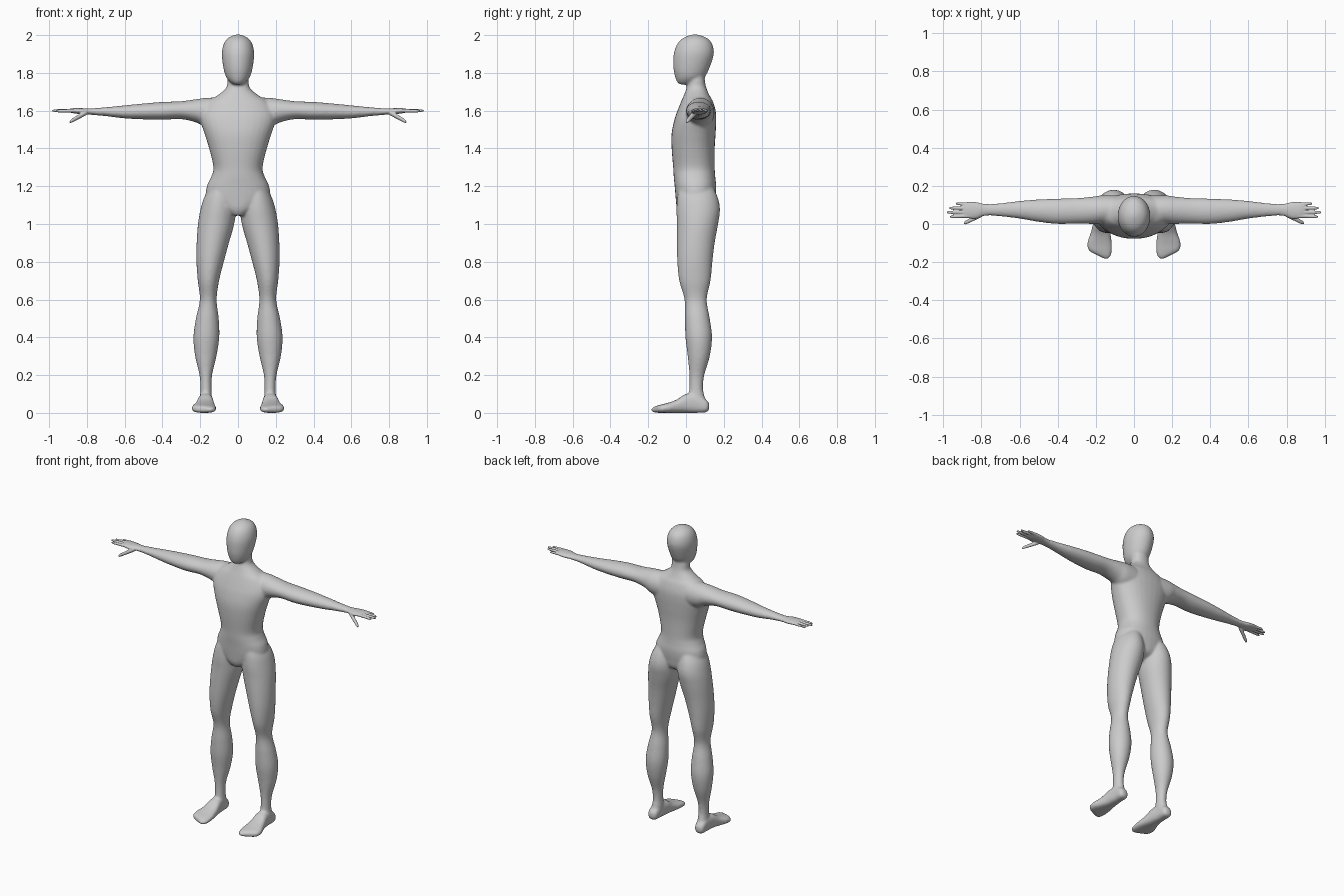
import bpy, bmesh, math

skin = bpy.data.materials.new("light_grey")
skin.diffuse_color = (0.6, 0.6, 0.6, 1)


def catmull(p0, p1, p2, p3, t):
    return [0.5 * (2 * b + (c - a) * t + (2 * a - 5 * b + 4 * c - d) * t * t
                   + (3 * b - a - 3 * c + d) * t ** 3)
            for a, b, c, d in zip(p0, p1, p2, p3)]


def loft(bm, rows, axis, sides=(1, -1), power=2.0, segs=32, steps=5):
    """Closed tube through rows (position, a0, a1, b0, b1) along an axis."""
    fine = []
    for i in range(len(rows) - 1):
        four = [rows[min(max(k, 0), len(rows) - 1)] for k in range(i - 1, i + 3)]
        fine += [catmull(*four, s / steps) for s in range(steps)]
    fine.append(rows[-1])
    for side in sides:
        rings = []
        for t, a0, a1, b0, b1 in fine:
            ring = []
            for k in range(segs):
                c, s = math.cos(math.tau * k / segs), math.sin(math.tau * k / segs)
                a = (a0 + a1) / 2 + (a1 - a0) / 2 * math.copysign(abs(c) ** (2 / power), c)
                b = (b0 + b1) / 2 + (b1 - b0) / 2 * math.copysign(abs(s) ** (2 / power), s)
                x, y, z = {"x": (t, a, b), "y": (a, t, b), "z": (a, b, t)}[axis]
                ring.append(bm.verts.new((x * side, y, z)))
            rings.append(ring)
        faces = [bm.faces.new(rings[0]), bm.faces.new(rings[-1])]
        for r, q in zip(rings, rings[1:]):
            for k in range(segs):
                n = (k + 1) % segs
                faces.append(bm.faces.new((r[k], r[n], q[n], q[k])))
        bmesh.ops.recalc_face_normals(bm, faces=faces)


def finish(bm, name, voxel, smooth):
    """Fuse the overlapping tubes into one smooth skin."""
    mesh = bpy.data.meshes.new(name)
    bm.to_mesh(mesh)
    bm.free()
    ob = bpy.data.objects.new(name, mesh)
    bpy.context.collection.objects.link(ob)
    mesh.materials.append(skin)
    mod = ob.modifiers.new("fuse", "REMESH")
    mod.mode = "VOXEL"
    mod.voxel_size = voxel
    mod.use_smooth_shade = True
    mod = ob.modifiers.new("soften", "SMOOTH")
    mod.factor = 0.5
    mod.iterations = smooth


def symmetric(rows):
    return [(z, -w, w, y0, y1) for z, w, y0, y1 in rows]


body = bmesh.new()
# head
loft(body, symmetric([
    (1.738, .018, -.03, .02), (1.75, .04, -.046, .06), (1.78, .064, -.058, .1),
    (1.83, .078, -.067, .126), (1.9, .086, -.065, .147), (1.95, .077, -.048, .14),
    (1.98, .058, -.022, .118), (1.996, .032, .01, .085), (2.003, .01, .035, .06)]),
    "z", (1,))
# torso and neck
loft(body, symmetric([
    (1.045, .035, -.03, .08), (1.08, .1, -.048, .14), (1.14, .165, -.055, .155),
    (1.2, .165, -.06, .16), (1.25, .142, -.065, .155), (1.3, .13, -.068, .152),
    (1.4, .153, -.076, .152), (1.48, .178, -.076, .157), (1.55, .2, -.062, .16),
    (1.6, .195, -.045, .157), (1.65, .16, -.025, .142), (1.68, .11, -.012, .125),
    (1.72, .063, .003, .108), (1.76, .056, .012, .1), (1.82, .05, .02, .095)]),
    "z", (1,), power=2.2)
# legs
loft(body, [
    (1.22, .03, .13, -.03, .13), (1.15, .02, .175, -.045, .165),
    (1.08, .012, .198, -.05, .18), (1.0, .02, .212, -.048, .17),
    (.9, .048, .219, -.048, .152), (.8, .075, .22, -.046, .14),
    (.7, .1, .213, -.036, .13), (.6, .113, .202, -.008, .11),
    (.5, .102, .223, -.006, .126), (.4, .099, .236, -.003, .138),
    (.3, .114, .227, .009, .126), (.2, .137, .204, .018, .097),
    (.13, .14, .199, .018, .09), (.08, .138, .202, .013, .1), (.02, .14, .205, .02, .11)],
    "z")
# feet
loft(body, [
    (.123, .16, .19, .02, .05), (.107, .142, .205, .003, .07), (.06, .138, .208, 0, .1),
    (0, .13, .215, 0, .1), (-.05, .123, .228, 0, .07), (-.1, .116, .245, 0, .052),
    (-.14, .116, .236, 0, .042), (-.17, .123, .18, .003, .032), (-.183, .138, .158, .01, .022)],
    "y", power=2.6)
# arms
loft(body, [
    (.1, 0, .15, 1.5, 1.67), (.17, 0, .15, 1.512, 1.668), (.22, 0, .143, 1.537, 1.661),
    (.3, .002, .136, 1.555, 1.65), (.4, 0, .133, 1.552, 1.646), (.5, .011, .129, 1.554, 1.638),
    (.6, .028, .121, 1.559, 1.628), (.7, .04, .109, 1.571, 1.618), (.79, .046, .103, 1.579, 1.611)],
    "x")
finish(body, "body", .007, 8)

hands = bmesh.new()
# palms
loft(hands, [
    (.75, .046, .104, 1.577, 1.612), (.79, .042, .106, 1.579, 1.612),
    (.83, .028, .115, 1.581, 1.613), (.87, .03, .116, 1.586, 1.613),
    (.895, .037, .112, 1.592, 1.609)], "x")


def finger(p, q, r):
    """Tapered finger from knuckle p to tip q."""
    rows = []
    for f, k in ((0, 1.15), (.5, 1), (.85, .85), (.97, .55), (1, .2)):
        x, y, z = (a + (b - a) * f for a, b in zip(p, q))
        rows.append((x, y - r * k, y + r * k, z - r * k, z + r * k))
    loft(hands, rows, "x", segs=16)


# fingers, index to little, then thumbs
finger((.86, .042, 1.6), (.966, .038, 1.598), .0088)
finger((.86, .062, 1.601), (.984, .061, 1.6), .0088)
finger((.86, .083, 1.601), (.97, .084, 1.6), .0088)
finger((.86, .103, 1.6), (.935, .107, 1.598), .008)
finger((.80, .05, 1.592), (.892, .003, 1.54), .0125)
finish(hands, "hands", .004, 2)
